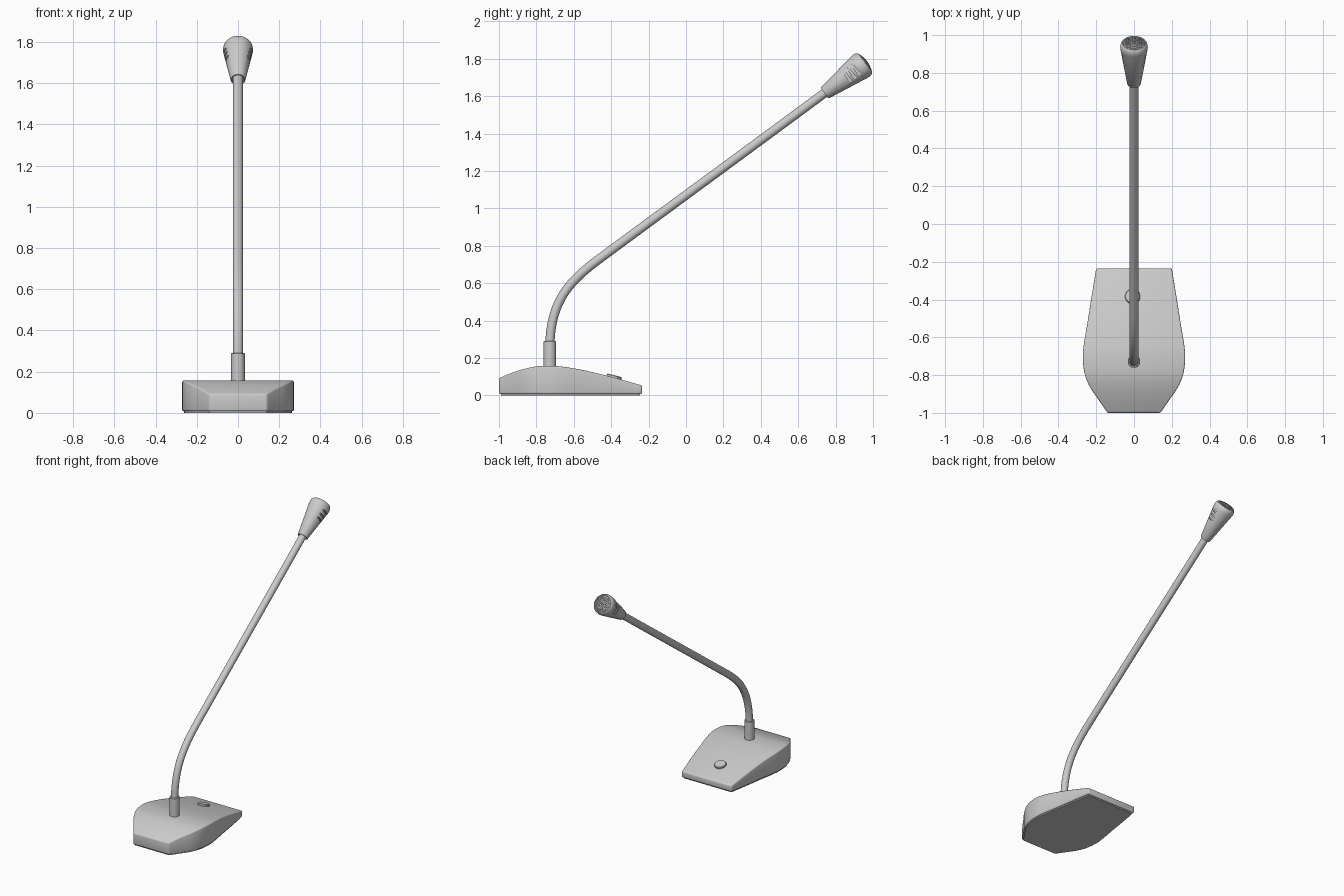
import bpy, bmesh, math
from mathutils import Vector, Matrix

if "Cube" in bpy.data.objects:
    bpy.data.objects.remove(bpy.data.objects["Cube"])


def finish(obj, angle=35):
    bpy.ops.object.select_all(action='DESELECT')
    obj.select_set(True)
    bpy.context.view_layer.objects.active = obj
    for m in list(obj.modifiers):
        bpy.ops.object.modifier_apply(modifier=m.name)
    bpy.ops.object.shade_smooth_by_angle(angle=math.radians(angle))


def mesh_object(name, bm):
    bmesh.ops.recalc_face_normals(bm, faces=bm.faces)
    me = bpy.data.meshes.new(name)
    bm.to_mesh(me)
    bm.free()
    obj = bpy.data.objects.new(name, me)
    bpy.context.collection.objects.link(obj)
    return obj


def lathe(name, profile, matrix, n=48):
    # closed solid of revolution; radius 0 points become poles
    bm = bmesh.new()
    rings = []
    for r, z in profile:
        if r == 0:
            rings.append([bm.verts.new((0, 0, z))] * n)
        else:
            rings.append([bm.verts.new((r * math.cos(2 * math.pi * i / n),
                                        r * math.sin(2 * math.pi * i / n), z)) for i in range(n)])
    for a, b in zip(rings, rings[1:]):
        for i in range(n):
            j = (i + 1) % n
            bm.faces.new(list(dict.fromkeys((a[i], a[j], b[j], b[i]))))
    obj = mesh_object(name, bm)
    obj.matrix_world = matrix
    return obj


def smooth_stations(pts, steps=6):
    # Catmull-Rom interpolation through the stations
    p = [Vector(q) for q in pts]
    p = [2 * p[0] - p[1]] + p + [2 * p[-1] - p[-2]]
    out = []
    for a, b, c, d in zip(p, p[1:], p[2:], p[3:]):
        for k in range(steps):
            t = k / steps
            out.append(0.5 * (2 * b + (c - a) * t + (2 * a - 5 * b + 4 * c - d) * t * t
                              + (3 * b - a - 3 * c + d) * t ** 3))
    return out + [p[-2]]


def loft(name, stations, z0, inset=0.0, flat=None):
    bm = bmesh.new()
    loops = []
    for y, w, h in stations:
        w -= inset
        top = h if flat is None else flat
        loops.append([bm.verts.new(c) for c in ((-w, y, z0), (w, y, z0), (w, y, top), (-w, y, top))])
    for a, b in zip(loops, loops[1:]):
        for i in range(4):
            j = (i + 1) % 4
            bm.faces.new((a[i], a[j], b[j], b[i]))
    bm.faces.new(loops[0])
    bm.faces.new(loops[-1])
    return mesh_object(name, bm)


# Base: stations of (y, half width, top height)
stations = smooth_stations([(-1.0, 0.14, 0.092), (-0.93, 0.188, 0.121), (-0.86, 0.235, 0.143),
                            (-0.79, 0.262, 0.156), (-0.70, 0.271, 0.157), (-0.62, 0.263, 0.148),
                            (-0.52, 0.246, 0.129), (-0.38, 0.224, 0.094), (-0.235, 0.2, 0.053)])
base = loft("base", stations, 0.008)
bev = base.modifiers.new("round_edges", 'BEVEL')
bev.width, bev.segments = 0.008, 3
bev.limit_method, bev.angle_limit = 'ANGLE', math.radians(35)
finish(base)

# Thin plate under the base
plate = loft("bottom_plate", [(max(-0.988, min(-0.247, s[0])), s[1], 0) for s in stations], 0.0, 0.01, 0.012)
finish(plate)

# Talk button lying on the sloped top
slope = Matrix.Translation((-0.007, -0.385, 0.095)) @ Matrix.Rotation(math.radians(-14.5), 4, 'X')
button = lathe("button", [(0, -0.012), (0.04, -0.012), (0.04, 0.009), (0.037, 0.013), (0, 0.013)], slope)
finish(button)

# Collar at the foot of the neck
collar = lathe("collar", [(0, 0.13), (0.033, 0.13), (0.033, 0.288), (0.030, 0.291), (0, 0.291)],
               Matrix.Translation((0, -0.728, 0)))
finish(collar)

# Gooseneck swept along a bezier
cu = bpy.data.curves.new("gooseneck", 'CURVE')
cu.dimensions = '3D'
cu.bevel_depth, cu.bevel_resolution, cu.resolution_u = 0.0245, 6, 20
cu.use_fill_caps = True
sp = cu.splines.new('BEZIER')
path = [((-0.728, 0.27), (-0.73, 0.2), (-0.722, 0.50)),
        ((-0.47, 0.725), (-0.63, 0.606), (-0.2, 0.925)),
        ((0.76, 1.631), (0.5, 1.438), (0.8, 1.66))]
sp.bezier_points.add(len(path) - 1)
for bp, (co, left, right) in zip(sp.bezier_points, path):
    bp.handle_left_type = bp.handle_right_type = 'FREE'
    bp.co, bp.handle_left, bp.handle_right = [(0, *v) for v in (co, left, right)]
bpy.context.collection.objects.link(bpy.data.objects.new("gooseneck", cu))

# Microphone head, tilted along the neck, with a domed recess at the end
tilt = Matrix.Translation((0, 0.741, 1.616)) @ Matrix.Rotation(math.radians(-53.2), 4, 'X')
head = lathe("microphone_head", [(0, 0.015), (0.029, 0.015), (0.029, 0), (0.034, 0), (0.036, 0.003),
                                 (0.072, 0.232), (0.073, 0.245), (0.071, 0.258), (0.066, 0.268),
                                 (0.062, 0.272), (0.059, 0.271), (0.058, 0.266), (0.04, 0.273),
                                 (0.02, 0.278), (0, 0.279)], tilt)

# Three vent slots cut into each side
bm = bmesh.new()
for z in (0.15, 0.18, 0.21):
    r = 0.036 + 0.036 * z / 0.232
    for side in (-1, 1):
        bmesh.ops.create_cube(bm, size=1, matrix=Matrix.Translation((side * (r + 0.013), 0, z))
                              @ Matrix.Diagonal((0.05, 0.07, 0.012, 1)))
cutter = mesh_object("slot_cutter", bm)
cutter.matrix_world = tilt
cutter.hide_render = True
cut = head.modifiers.new("slots", 'BOOLEAN')
cut.operation, cut.object, cut.solver = 'DIFFERENCE', cutter, 'EXACT'
bpy.context.view_layer.update()
finish(head)
bpy.data.objects.remove(cutter)

# Grille of crossing wires over the domed end
gr = bpy.data.curves.new("grille", 'CURVE')
gr.dimensions = '3D'
gr.bevel_depth, gr.bevel_resolution = 0.0026, 1
R = 0.06
for axis in (0, 1):
    for k in range(-4, 5):
        o = k * 0.0125
        half = math.sqrt(R * R - o * o)
        wire = gr.splines.new('POLY')
        wire.points.add(8)
        for i, pt in enumerate(wire.points):
            s = half * (i / 4 - 1)
            z = 0.282 - 3.6 * (s * s + o * o)
            pt.co = (s, o, z, 1) if axis == 0 else (o, s, z, 1)
grille = bpy.data.objects.new("grille", gr)
grille.matrix_world = tilt
bpy.context.collection.objects.link(grille)
